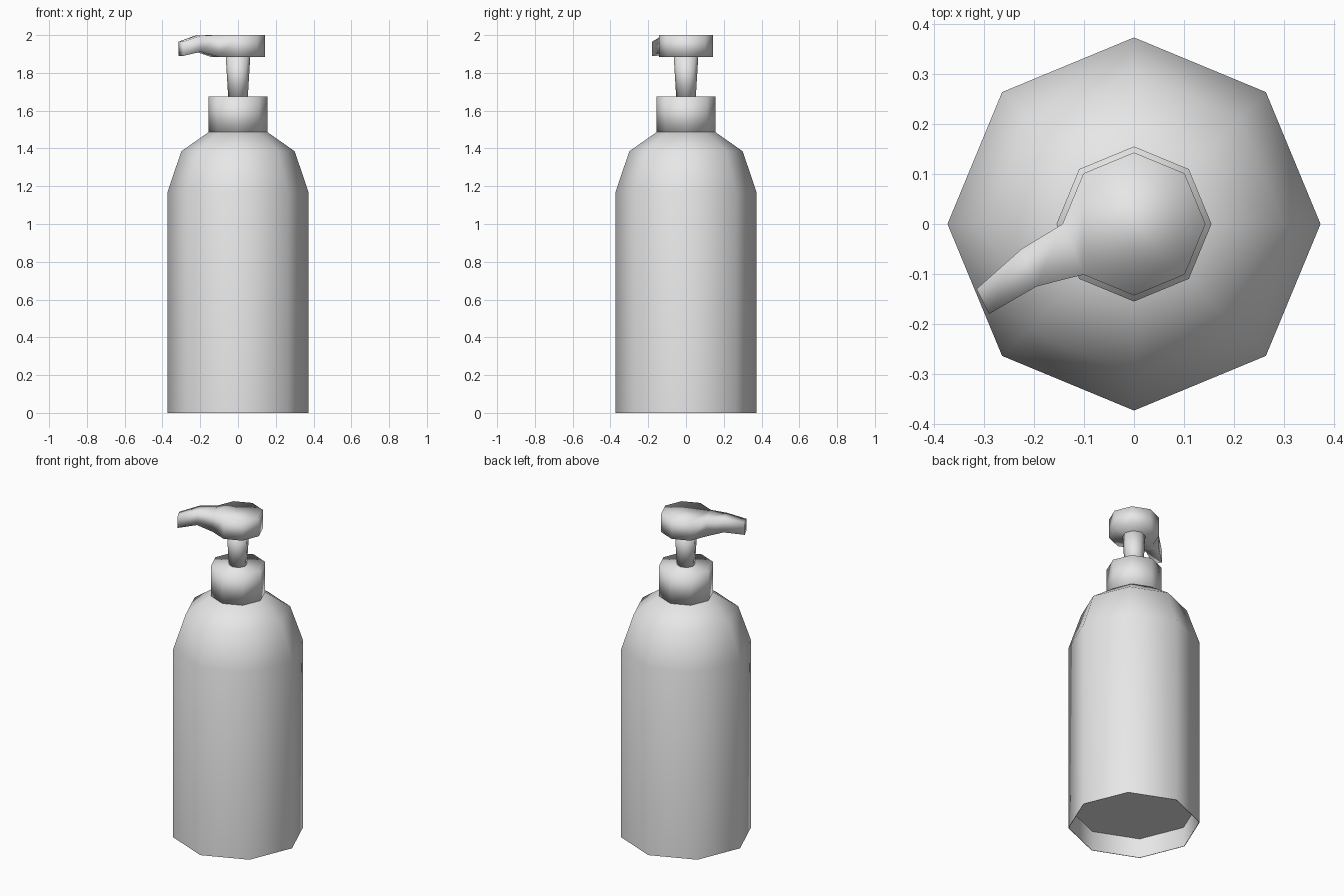
import bpy, bmesh
from math import cos, sin, pi, radians
from mathutils import Vector

cube = bpy.data.objects.get("Cube")
if cube:
    bpy.data.objects.remove(cube, do_unlink=True)

SIDES = 8

grey = bpy.data.materials.new("plain_grey")
grey.use_nodes = True
COLOUR = (0.8, 0.8, 0.8, 1)
grey.diffuse_color = COLOUR
grey.node_tree.nodes["Principled BSDF"].inputs["Base Color"].default_value = COLOUR


def lathe(profile):
    """Eight-sided solid from (radius, z) rings, capped at both ends."""
    bm = bmesh.new()
    rings = [[bm.verts.new((r * cos(2 * pi * i / SIDES), r * sin(2 * pi * i / SIDES), z))
              for i in range(SIDES)] for r, z in profile]
    for low, high in zip(rings, rings[1:]):
        for i in range(SIDES):
            j = (i + 1) % SIDES
            bm.faces.new((low[i], low[j], high[j], high[i]))
    bm.faces.new(rings[0][::-1])
    bm.faces.new(rings[-1])
    return bm


def finish(name, bm, sharp_angle=180):
    bmesh.ops.recalc_face_normals(bm, faces=bm.faces)
    mesh = bpy.data.meshes.new(name)
    bm.to_mesh(mesh)
    bm.free()
    mesh.materials.append(grey)
    obj = bpy.data.objects.new(name, mesh)
    bpy.context.collection.objects.link(obj)
    bpy.ops.object.select_all(action='DESELECT')
    obj.select_set(True)
    bpy.context.view_layer.objects.active = obj
    bpy.ops.object.shade_smooth_by_angle(angle=radians(sharp_angle))


# Bottle with sloping shoulders and a recessed underside
finish("bottle", lathe([(0.365, 0.12), (0.37, 0), (0.373, 0), (0.373, 1.17),
                        (0.30, 1.385), (0.155, 1.487)]), 60)

# Screw collar and tapered pump stem
finish("collar", lathe([(0.155, 1.485), (0.155, 1.675)]))
finish("pump_stem", lathe([(0.052, 1.67), (0.065, 1.89)]))

# Pump head: the spout is extruded from the front-right side face
head = lathe([(0.143, 1.885), (0.143, 2.0)])
head.normal_update()
aim = Vector((cos(1.125 * pi), sin(1.125 * pi), 0))
face = max(head.faces, key=lambda f: f.normal.dot(aim))

# Each section: back corner, front corner, bottom and top heights
for back, front, low, high in [((-0.225, -0.05), (-0.195, -0.125), 1.912, 1.998),
                               ((-0.315, -0.13), (-0.29, -0.18), 1.89, 1.965)]:
    face = bmesh.ops.extrude_discrete_faces(head, faces=[face])["faces"][0]
    middle = face.calc_center_median()
    for v in face.verts:
        x, y = back if v.co.y > middle.y else front
        v.co = (x, y, high if v.co.z > middle.z else low)
finish("pump_head_and_spout", head)
